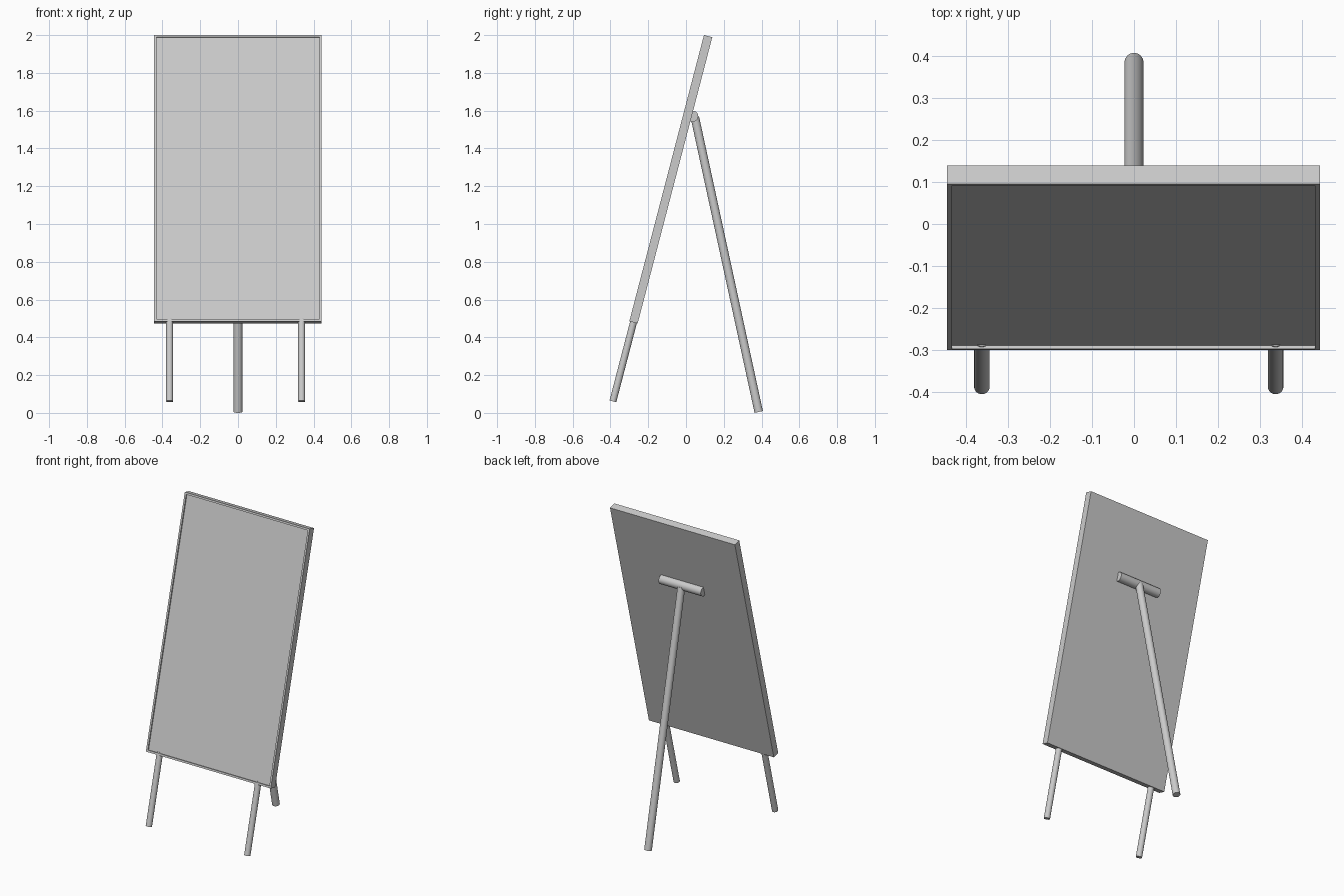
import bpy, bmesh, math
from mathutils import Vector, Matrix

if "Cube" in bpy.data.objects:
    bpy.data.objects.remove(bpy.data.objects["Cube"])

TILT = math.atan2(0.395, 1.515)            # board leans back
UP = Vector((0, math.sin(TILT), math.cos(TILT)))
BACK = Vector((0, math.cos(TILT), -math.sin(TILT)))


def rod(name, a, b, r):
    a, b = Vector(a), Vector(b)
    d = b - a
    bpy.ops.mesh.primitive_cylinder_add(vertices=32, radius=r, depth=d.length, location=(a + b) / 2)
    ob = bpy.context.object
    ob.name = name
    ob.rotation_euler = d.to_track_quat('Z', 'Y').to_euler()
    bpy.ops.object.shade_smooth_by_angle(angle=math.radians(40))
    return ob


# Board: slab with a thin raised rim round the recessed front
W, L, T = 0.887, 1.566, 0.0455
bm = bmesh.new()
bmesh.ops.create_cube(bm, size=1, matrix=Matrix.Diagonal((W, T, L, 1)))
bm.normal_update()
front = min(bm.faces, key=lambda f: f.calc_center_median().y)
bmesh.ops.inset_region(bm, faces=[front], thickness=0.017)
panel = bmesh.ops.extrude_face_region(bm, geom=[front])
bmesh.ops.delete(bm, geom=[front], context='FACES_ONLY')
bmesh.ops.translate(bm, vec=(0, 0.008, 0),
                    verts=[v for v in panel['geom'] if isinstance(v, bmesh.types.BMVert)])
bmesh.ops.recalc_face_normals(bm, faces=bm.faces)
mesh = bpy.data.meshes.new("board")
bm.to_mesh(mesh)
bm.free()
board = bpy.data.objects.new("board", mesh)
bpy.context.collection.objects.link(board)
board.location = Vector((-0.001, -0.300, 0.485)) + UP * L / 2 + BACK * T / 2
board.rotation_euler.x = -TILT

# Front legs continue the plane of the board
for side, x in (("left", -0.362), ("right", 0.337)):
    foot = Vector((x, -0.387, 0.061))
    rod("front_leg_" + side, foot, foot + UP * 0.45, 0.0185)

# Hinge bar on the back of the board and the rear prop leg
rod("hinge_bar", (-0.15, 0.036, 1.57), (0.15, 0.036, 1.57), 0.029)
rod("rear_leg", (0, 0.385, 0.005), (0, 0.047, 1.565), 0.0225)
